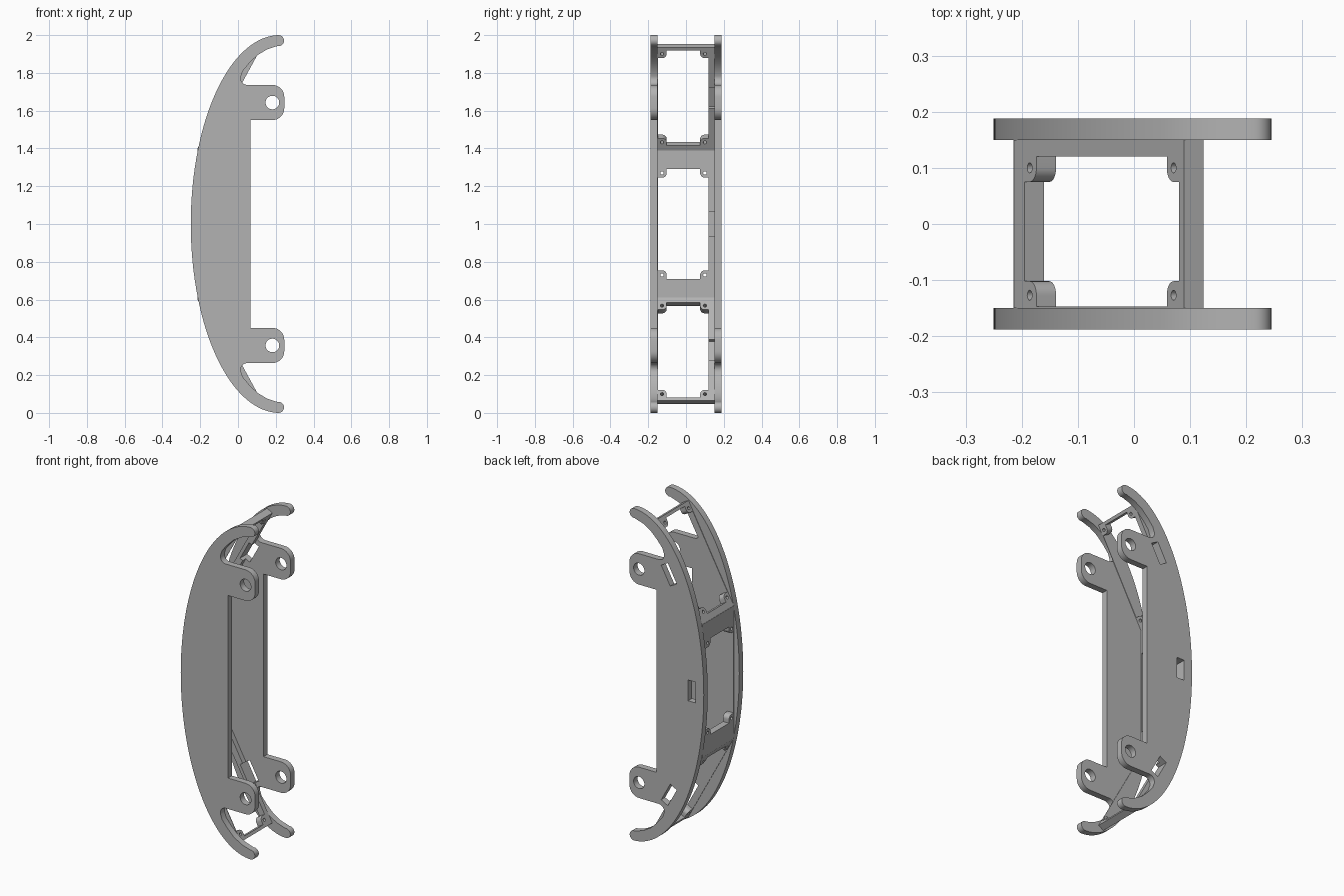
import bpy, bmesh, math
from mathutils import Matrix, Vector

cube = bpy.data.objects.get("Cube")
if cube:
    bpy.data.objects.remove(cube, do_unlink=True)

grey = bpy.data.materials.new("plain grey")
grey.use_nodes = True
grey.diffuse_color = (0.45, 0.45, 0.45, 1)
grey.node_tree.nodes["Principled BSDF"].inputs["Base Color"].default_value = (0.45, 0.45, 0.45, 1)


def arc(cx, cy, r, start, end, n=8):
    angles = [math.radians(start + (end - start) * i / n) for i in range(n + 1)]
    return [(cx + r * math.cos(a), cy + r * math.sin(a)) for a in angles]


def circle(cx, cy, r, n=32):
    return arc(cx, cy, r, 0, 360, n)[:-1]


def rect(x0, x1, y0, y1):
    return [(x0, y0), (x1, y0), (x1, y1), (x0, y1)]


def sheet(name, outlines, thickness, matrix):
    """Flat part: first outline is the edge, the others are openings."""
    curve = bpy.data.curves.new(name, 'CURVE')
    curve.dimensions = '2D'
    curve.fill_mode = 'BOTH'
    curve.extrude = thickness / 2
    for pts in outlines:
        spline = curve.splines.new('POLY')
        spline.points.add(len(pts) - 1)
        for p, (x, y) in zip(spline.points, pts):
            p.co = (x, y, 0, 1)
        spline.use_cyclic_u = True
    temp = bpy.data.objects.new(name + "_outline", curve)
    bpy.context.collection.objects.link(temp)
    graph = bpy.context.evaluated_depsgraph_get()
    mesh = bpy.data.meshes.new_from_object(temp.evaluated_get(graph))
    bpy.data.objects.remove(temp, do_unlink=True)
    bm = bmesh.new()
    bm.from_mesh(mesh)
    bmesh.ops.remove_doubles(bm, verts=bm.verts, dist=0.0001)
    bmesh.ops.recalc_face_normals(bm, faces=bm.faces)
    bm.to_mesh(mesh)
    bm.free()
    mesh.materials.clear()
    mesh.materials.append(grey)
    obj = bpy.data.objects.new(name, mesh)
    bpy.context.collection.objects.link(obj)
    obj.matrix_world = matrix
    return obj


def activate(obj):
    bpy.ops.object.select_all(action='DESELECT')
    obj.select_set(True)
    bpy.context.view_layer.objects.active = obj


def smooth(obj):
    activate(obj)
    bpy.ops.object.shade_smooth_by_angle(angle=math.radians(30))


def axes(x, y, z, origin):
    m = Matrix((x, y, z)).transposed().to_4x4()
    m.translation = origin
    return m


# Frame panels: name, centre, direction along the panel, half length, window ends, slot centre
THICK = 0.04
lean = Vector((0.48, 0, 0.877)).normalized()
back_lean = Vector((-lean.x, 0, lean.z))
panels = [
    ("upper_frame", Vector((-0.045, 0, 1.667)), lean, 0.315, -0.277, 0.297, 0.01),
    ("middle_frame", Vector((-0.195, 0, 1)), Vector((0, 0, 1)), 0.4, -0.29, 0.29, 0),
    ("lower_frame", Vector((-0.045, 0, 0.333)), back_lean, 0.315, -0.297, 0.277, -0.01),
]
Y_AXIS = Vector((0, 1, 0))
BOSS, ROUND = 0.045, 0.025


def window(y0, y1, s0, s1):
    """Window outline with a rounded screw boss in each corner, and the screw holes."""
    lobe = [(BOSS, 0)] + arc(BOSS - ROUND, BOSS - ROUND, ROUND, 0, 90) + [(0, BOSS)]
    outline, holes = [], []
    corners = ((y0, s0, -1, -1), (y1, s0, 1, -1), (y1, s1, 1, 1), (y0, s1, -1, 1))
    for cy, cs, sy, ss in corners:
        pts = lobe if sy * ss < 0 else lobe[::-1]
        outline += [(cy - sy * a, cs - ss * b) for a, b in pts]
        d = BOSS - ROUND
        holes.append(circle(cy - sy * d, cs - ss * d, 0.009, 16))
    return [outline] + holes


slots = []
for name, centre, along, half, s0, s1, slot in panels:
    normal = Y_AXIS.cross(along)
    matrix = axes(Y_AXIS, along, normal, centre)
    edge = rect(-0.15, 0.15, -half, half)
    frame = sheet(name, [edge] + window(-0.147, 0.12, s0, s1), THICK, matrix)

    # Notch in the side strip, in line with the plate slot
    cutter = sheet("notch_cutter", [rect(0.1, 0.2, slot - 0.0625, slot + 0.0625)], 0.05,
                   matrix @ Matrix.Translation((0, 0, 0.025)))
    cutter.hide_render = True
    mod = frame.modifiers.new("notch", 'BOOLEAN')
    mod.operation = 'DIFFERENCE'
    mod.solver = 'EXACT'
    mod.object = cutter
    activate(frame)
    bpy.ops.object.modifier_apply(modifier=mod.name)
    bpy.data.objects.remove(cutter, do_unlink=True)
    smooth(frame)

    corners = rect(slot - 0.0625, slot + 0.0625, 0, 0.05)
    slots.append([((p := centre + along * s + normal * t).x, p.z) for s, t in corners])

# Side plate outline: upper half, from the middle of the bowed edge round to the straight edge
bow = [(0.22 - 0.47 * math.cos(a), 1 + math.sin(a))
       for a in (math.radians(90 * i / 40) for i in range(40))]
tip = arc(0.215, 1.971, 0.029, 85, -100, 12)
hook = [(0.155, 1.925), (0.103, 1.894), (0.06, 1.852), (0.025, 1.81)]
pocket = arc(0.05, 1.772, 0.036, 150, 270, 10)
ear = arc(0.182, 1.673, 0.063, 90, 0) + arc(0.182, 1.613, 0.063, 0, -90)
upper = bow + tip + hook + pocket + ear + [(0.065, 1.55)]
lower = [(x, 2 - z) for x, z in reversed(upper[1:])]
outline = upper + lower
pivots = [circle(0.182, z, 0.036) for z in (1.643, 0.357)]

for name, y, openings in (("front_plate", -0.169, pivots), ("back_plate", 0.169, pivots + slots)):
    matrix = axes(Vector((1, 0, 0)), Vector((0, 0, 1)), Vector((0, -1, 0)), Vector((0, y, 0)))
    smooth(sheet(name, [outline] + openings, 0.038, matrix))
